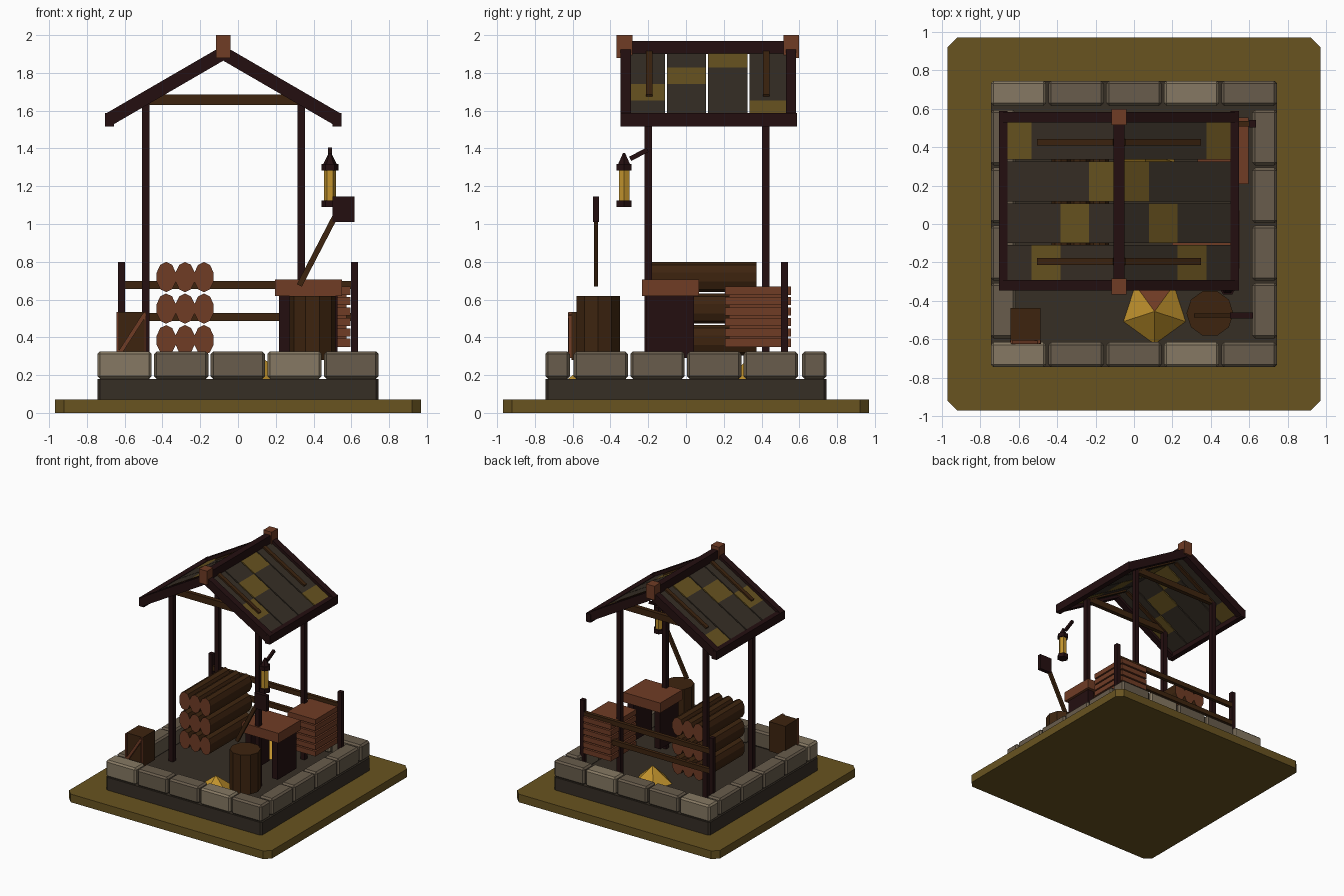
import bpy, bmesh, math
from mathutils import Matrix, Vector

if "Cube" in bpy.data.objects:
    bpy.data.objects.remove(bpy.data.objects["Cube"])


def mat(name, r, g, b):
    m = bpy.data.materials.new(name)
    lin = [((c / 255 + 0.055) / 1.055) ** 2.4 if c > 10 else c / 255 / 12.92 for c in (r, g, b)]
    m.diffuse_color = (*lin, 1)
    m.use_nodes = True
    m.node_tree.nodes["Principled BSDF"].inputs["Base Color"].default_value = m.diffuse_color
    return m


OLIVE = mat("olive", 104, 83, 32)
CHAR = mat("charcoal", 54, 46, 37)
STONE = mat("stone", 104, 92, 76)
LIGHT = mat("light_stone", 134, 121, 99)
DARK = mat("dark_timber", 36, 15, 16)
BROWN = mat("brown_wood", 61, 36, 15)
RED = mat("red_wood", 112, 60, 37)
YELLOW = mat("yellow", 195, 148, 45)


def finish(name, bm, mats, rule=None):
    bm.normal_update()
    if rule:
        for f in bm.faces:
            f.material_index = rule(f)
    me = bpy.data.meshes.new(name)
    bm.to_mesh(me)
    bm.free()
    for m in mats:
        me.materials.append(m)
    ob = bpy.data.objects.new(name, me)
    bpy.context.collection.objects.link(ob)
    return ob


def box(name, x0, x1, y0, y1, z0, z1, m, bevel=0, vertical=False):
    bm = bmesh.new()
    bmesh.ops.create_cube(bm, size=1)
    bm.transform(Matrix.Translation(((x0 + x1) / 2, (y0 + y1) / 2, (z0 + z1) / 2))
                 @ Matrix.Diagonal((x1 - x0, y1 - y0, z1 - z0, 1)))
    if bevel:
        edges = [e for e in bm.edges if not vertical
                 or abs(e.verts[0].co.z - e.verts[1].co.z) > 0.01]
        bmesh.ops.bevel(bm, geom=edges, offset=bevel, segments=1, affect='EDGES')
    return finish(name, bm, [m])


def beam(name, p, q, side_w, up_w, m):
    """Box running from p to q; side_w is its horizontal thickness."""
    p, q = Vector(p), Vector(q)
    d = (q - p).normalized()
    s = Vector((0, 0, 1)).cross(d).normalized()
    u = d.cross(s)
    rot = Matrix((d, s, u)).transposed().to_4x4()
    bm = bmesh.new()
    bmesh.ops.create_cube(bm, size=1)
    bm.transform(Matrix.Translation((p + q) / 2) @ rot
                 @ Matrix.Diagonal(((q - p).length, side_w, up_w, 1)))
    return finish(name, bm, [m])


def cone(name, x, y, z0, z1, r0, r1, n, mats, turn=0, rule=None):
    bm = bmesh.new()
    bmesh.ops.create_cone(bm, cap_ends=True, segments=n, radius1=r0, radius2=r1, depth=z1 - z0)
    bm.transform(Matrix.Translation((x, y, (z0 + z1) / 2)) @ Matrix.Rotation(turn, 4, 'Z'))
    return finish(name, bm, mats, rule)


# Ground plate and stone platform
box("ground_plate", -0.97, 0.97, -0.97, 0.97, 0, 0.07, OLIVE, 0.05, True)
box("platform", -0.745, 0.745, -0.745, 0.745, 0.07, 0.18, CHAR, 0.015, True)

# Rim stones: five on front and back, four between them on each side
for i in range(5):
    x = -0.745 + 0.3 * i
    for y in (-0.745, 0.615):
        box("rim_stone", x, x + 0.288, y, y + 0.13, 0.18, 0.325, LIGHT if i in (0, 3) else STONE, 0.014)
for i in range(4):
    y = -0.595 + 0.3 * i
    for x in (-0.745, 0.615):
        box("side_rim_stone", x, x + 0.13, y, y + 0.288, 0.18, 0.325, STONE, 0.014)

# Shelter posts and tie beams
CX = -0.078
for y in (-0.2, 0.422):
    for x in (-0.488, 0.335):
        box("shelter_post", x - 0.02, x + 0.02, y - 0.02, y + 0.02, 0.18, 1.65, DARK)
    box("tie_beam", -0.47, 0.315, y - 0.018, y + 0.018, 1.63, 1.685, BROWN)


# Roof: d is the distance from the ridge, s the side
def slope(d, s, y, lift=0.0):
    return (CX + s * d, y, 1.905 - 0.58 * d + lift)


strips = [(-0.295, -0.11), (-0.1, 0.107), (0.117, 0.325), (0.335, 0.53)]
patch = [2, 1, 0, 3]
for s in (-1, 1):
    for k, (y0, y1) in enumerate(strips):
        for c in range(4):
            beam("roof_board", slope(c * 0.15, s, (y0 + y1) / 2), slope(c * 0.15 + 0.15, s, (y0 + y1) / 2),
                 y1 - y0, 0.022, OLIVE if c == patch[k] else CHAR)
    for y in (-0.318, 0.556):
        beam("rake_board", slope(0, s, y), slope(0.605, s, y), 0.055, 0.07, DARK)
    for y in (-0.195, 0.425):
        beam("rafter", slope(0.02, s, y), slope(0.415, s, y), 0.034, 0.05, BROWN)
    xe = CX + s * 0.602
    box("eave_beam", xe - 0.023, xe + 0.023, -0.347, 0.587, 1.515, 1.587, DARK)
box("ridge_beam", CX - 0.028, CX + 0.028, -0.345, 0.585, 1.9, 1.97, DARK)
for y in (-0.325, 0.557):
    box("ridge_cap", CX - 0.039, CX + 0.039, y - 0.042, y + 0.042, 1.88, 2.0, RED)

# Back fence
for x in (-0.617, 0.617):
    box("fence_post", x - 0.018, x + 0.018, 0.503, 0.54, 0.2, 0.8, DARK)
for z in (0.507, 0.677):
    box("fence_rail", -0.6, 0.6, 0.506, 0.536, z - 0.021, z + 0.021, BROWN)

# Log pile, with red cut ends
for row in range(3):
    for col in range(3):
        bm = bmesh.new()
        bmesh.ops.create_cone(bm, cap_ends=True, segments=10, radius1=1, radius2=1, depth=0.56)
        bm.transform(Matrix.Translation((-0.38 + 0.1 * col, 0.093, 0.385 + 0.167 * row))
                     @ Matrix.Diagonal((0.053, 1, 0.08, 1)) @ Matrix.Rotation(math.pi / 2, 4, 'X'))
        finish("log", bm, [BROWN, RED], lambda f: int(abs(f.normal.y) > 0.5))

# Work table
box("table_top", 0.197, 0.55, -0.232, 0.07, 0.62, 0.705, RED)
for x in (0.217, 0.472):
    box("table_leg", x, x + 0.055, -0.21, 0.043, 0.29, 0.62, DARK)

# Stack of boards
for i in range(6):
    z = 0.35 + 0.055 * i
    box("stacked_board", 0.33, 0.595, 0.207, 0.555, z, z + 0.043, RED)
box("stack_core", 0.35, 0.575, 0.227, 0.535, 0.35, 0.66, RED)

# Barrel
cone("barrel", 0.395, -0.465, 0.28, 0.62, 0.122, 0.122, 10, [BROWN], math.pi / 10)

# Leaning tool
beam("tool_handle", (0.325, -0.476, 0.675), (0.535, -0.476, 1.08), 0.022, 0.03, BROWN)
box("tool_head", 0.5, 0.618, -0.492, -0.46, 1.01, 1.145, DARK)

# Crate with braced front
box("crate", -0.643, -0.486, -0.605, -0.437, 0.28, 0.535, BROWN)
for x in (-0.643, -0.498):
    box("crate_upright", x, x + 0.012, -0.622, -0.605, 0.29, 0.535, RED)
beam("crate_brace", (-0.637, -0.615, 0.3), (-0.492, -0.615, 0.525), 0.02, 0.022, RED)

# Straw piles
cone("front_straw_pile", 0.107, -0.455, 0.18, 0.31, 0.17, 0, 5, [YELLOW, RED], math.pi,
     lambda f: int(f.normal.y > 0.4 and abs(f.normal.x) < 0.1))
cone("back_straw_pile", 0.06, 0.37, 0.18, 0.32, 0.16, 0, 5, [YELLOW], math.pi)

# Lantern and its arm (hexagonal, points along x)
LX, LY = 0.487, -0.328
for name, z0, z1, r0, r1, m in (
        ("lantern_base", 1.09, 1.125, 0.046, 0.046, DARK),
        ("lantern_glass", 1.125, 1.282, 0.032, 0.032, YELLOW),
        ("lantern_rim", 1.282, 1.317, 0.046, 0.046, DARK),
        ("lantern_cap", 1.317, 1.377, 0.036, 0.006, DARK)):
    cone(name, LX, LY, z0, z1, r0, r1, 6, [m], math.pi / 6)
beam("lantern_arm", (LX, -0.296, 1.345), (LX, -0.203, 1.393), 0.02, 0.025, DARK)
